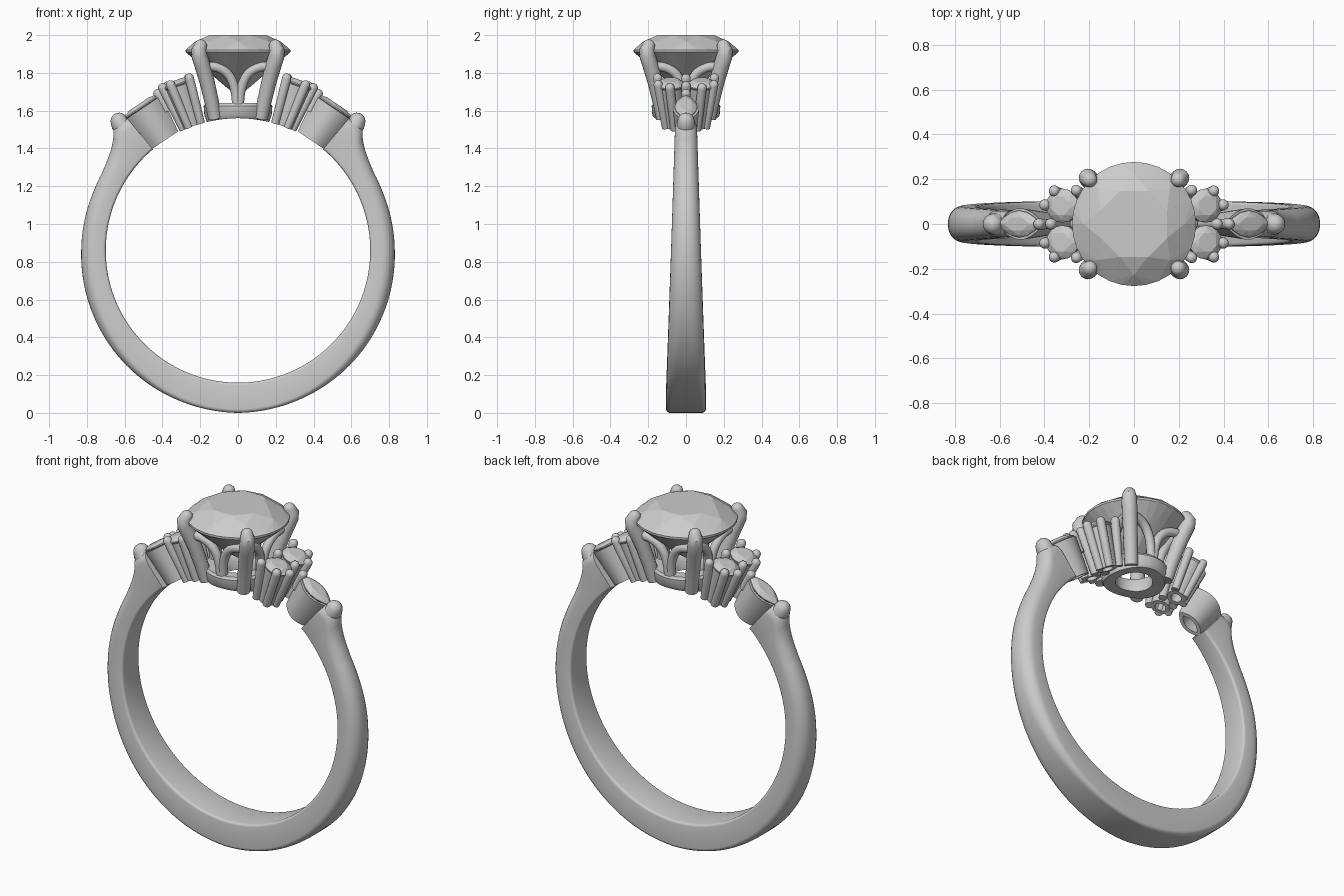
import bpy, bmesh
from math import sin, cos, pi, radians, sqrt
from mathutils import Vector
from mathutils.geometry import interpolate_bezier

if "Cube" in bpy.data.objects:
    bpy.data.objects.remove(bpy.data.objects["Cube"])

CZ, RI = 0.86, 0.70          # finger hole centre height and radius


def finish(name, bm, smooth=True):
    bmesh.ops.recalc_face_normals(bm, faces=bm.faces[:])
    me = bpy.data.meshes.new(name)
    bm.to_mesh(me)
    bm.free()
    ob = bpy.data.objects.new(name, me)
    bpy.context.collection.objects.link(ob)
    if smooth:
        bpy.ops.object.select_all(action='DESELECT')
        ob.select_set(True)
        bpy.context.view_layer.objects.active = ob
        bpy.ops.object.shade_smooth_by_angle(angle=radians(38))
    return ob


def loft(name, rings, loop=False):
    """Skin rings of points; loop joins last to first, otherwise ends are capped."""
    bm = bmesh.new()
    vs = [[bm.verts.new(p) for p in r] for r in rings]
    n = len(vs[0])
    pairs = list(zip(vs, vs[1:])) + ([(vs[-1], vs[0])] if loop else [])
    for a, b in pairs:
        for i in range(n):
            j = (i + 1) % n
            bm.faces.new((a[i], a[j], b[j], b[i]))
    if not loop:
        bm.faces.new(vs[0])
        bm.faces.new(vs[-1])
    return finish(name, bm)


def tube(name, pts, radii, n=16, dome=True):
    """Round rod along a path with an optional domed tip."""
    pts, radii = [Vector(p) for p in pts], list(radii)
    if dome:
        d, p, r = (pts[-1] - pts[-2]).normalized(), pts[-1], radii[-1]
        for k in range(1, 6):
            a = k * pi / 2 / 5.2
            pts.append(p + d * r * sin(a))
            radii.append(r * cos(a))
    rings = []
    side = None
    for i, p in enumerate(pts):
        d = (pts[min(i + 1, len(pts) - 1)] - pts[max(i - 1, 0)]).normalized()
        if side is None:
            side = d.orthogonal()
        side = (side - d * side.dot(d)).normalized()
        up = d.cross(side)
        rings.append([p + (side * cos(2 * pi * k / n) + up * sin(2 * pi * k / n)) * radii[i]
                      for k in range(n)])
    return loft(name, rings)


def radial(s, deg):
    """Local frame on the band: t along the band, y across, r outward."""
    a = radians(deg)
    return lambda t, y, r: Vector((s * (r * sin(a) + t * cos(a)), y, CZ + r * cos(a) - t * sin(a)))


def outline(a, b, n, off=0.0, pointed=False):
    out = []
    for k in range(n):
        f = 2 * pi * (k + off) / n
        out.append((a * cos(f), b * sin(f) * (abs(sin(f)) if pointed else 1)))
    return out


def gem(name, at, a, b, girdle, crown, pav, thick, pointed=False):
    """Faceted brilliant as the hull of table, crown, girdle and pavilion points."""
    bm = bmesh.new()
    g = 32 if a > 0.2 else 16
    layers = [(0.58, 8, 0.5, girdle + crown), (0.82, 8, 0, girdle + crown * 0.56),
              (1, g, 0, girdle), (1, g, 0, girdle - thick),
              (0.3, 8, 0.5, girdle - thick - pav * 0.74)]
    for sc, n, off, h in layers:
        for x, y in outline(a * sc, b * sc, n, off, pointed):
            bm.verts.new(at(x, y, h))
    bm.verts.new(at(0, 0, girdle - thick - pav))
    res = bmesh.ops.convex_hull(bm, input=bm.verts[:])
    junk = [v for v in bm.verts if not v.link_faces]
    bmesh.ops.delete(bm, geom=junk, context='VERTS')
    bmesh.ops.dissolve_limit(bm, angle_limit=radians(1), verts=bm.verts[:], edges=bm.edges[:])
    return finish(name, bm, smooth=False)


def lerp_table(tab, x):
    for (x0, y0), (x1, y1) in zip(tab, tab[1:]):
        if x <= x1:
            f = (x - x0) / (x1 - x0)
            return y0 + (y1 - y0) * f
    return tab[-1][1]


# Shank: swept section, wide and square at the bottom, narrow and rounded at the shoulders
OUTER = [(0, .86), (45, .848), (90, .83), (112, .826), (120, .829), (125, .841), (129, .861),
         (132, .888), (134.5, .925), (137, .935), (140, .915)]
rings = []
N = 140
for i in range(N + 1):
    deg = -140 + 280 * i / N
    ad, a = abs(deg), radians(deg)
    ro = lerp_table(OUTER, ad)
    w = max(0.056, 0.105 - 0.03 * (CZ - ro * cos(a)))
    f = min(1, max(0, (ad - 10) / 75))
    f = f * f * (3 - 2 * f)
    cw, cr = 0.02 + f * (w * 0.92 - 0.02), 0.02 + f * 0.045
    half = [(w - 0.014 + 0.014 * sin(k * pi / 6), RI + 0.014 - 0.014 * cos(k * pi / 6)) for k in range(4)]
    half += [(w - cw + cw * cos(k * pi / 14), ro - cr + cr * sin(k * pi / 14)) for k in range(8)]
    prof = half + [(-y, r) for y, r in reversed(half)]
    rings.append([(r * sin(a), y, CZ - r * cos(a)) for y, r in prof])
loft("shank", rings)

# Centre stone
gem("centre_stone", lambda x, y, z: Vector((x, y, z)), 0.277, 0.277, 1.922, 0.078, 0.235, 0.012)


# Base ring under the centre stone, underside following the finger hole
def base_ring_pts(r, z=None):
    out = []
    for x, y in outline(r, r, 48):
        out.append((x, y, z if z else CZ + sqrt(RI * RI - x * x)))
    return out


loft("base_ring", [base_ring_pts(.165), base_ring_pts(.178, 1.575), base_ring_pts(.182, 1.625),
                   base_ring_pts(.172, 1.64), base_ring_pts(.115, 1.64), base_ring_pts(.10, 1.62),
                   base_ring_pts(.10)], loop=True)

# Four main claws
for sx in (-1, 1):
    for sy in (-1, 1):
        path = [(.122, 1.56), (.14, 1.65), (.163, 1.75), (.188, 1.84), (.204, 1.89),
                (.207, 1.92), (.198, 1.943)]
        tube(f"claw_{'l' if sx < 0 else 'r'}_{'front' if sy < 0 else 'back'}",
             [(sx * c, sy * c, z) for c, z in path],
             (.036, .038, .04, .042, .042, .04, .034))

# Gallery: forked wire on each of the four sides between claws
for k in range(4):
    ca, sa = cos(k * pi / 2), sin(k * pi / 2)
    for s in (-1, 1):
        pts = interpolate_bezier(Vector((s * .008, -.15, 1.62)), Vector((s * .008, -.16, 1.80)),
                                 Vector((s * .08, -.175, 1.84)), Vector((s * .18, -.178, 1.835)), 16)
        pts = [Vector((p.x * ca - p.y * sa, p.x * sa + p.y * ca, p.z)) for p in pts]
        tube(f"gallery_wire_{k}_{'a' if s < 0 else 'b'}", pts, [.025] * 16, 12, dome=False)

for s, side in ((-1, "left"), (1, "right")):
    # Pair of small round stones in open cups
    at = radial(s, 20)
    for sy in (-1, 1):
        tag = f"{side}_{'front' if sy < 0 else 'back'}"
        gem("round_stone_" + tag, lambda x, y, r: at(x, y + sy * .082, r),
            .076, .076, .938, .022, .062, .006)
        cup = [(.052, .066, .70), (.07, .08, .925), (.058, .08, .925), (.03, .066, .70)]
        loft("round_cup_" + tag,
             [[at(x, y + sy * yc, r) for x, y in outline(q, q, 32)] for q, yc, r in cup], loop=True)
    # Bead-tipped rods around the small stones
    for k, (t, y) in enumerate([(-.07, .15), (-.07, -.15), (.08, .085), (.08, -.085),
                                (.052, 0), (-.065, 0), (.035, .15), (.035, -.15)]):
        if k > 5:
            y *= .98
        tube(f"bead_rod_{side}_{k}", [at(t * .65, y * .72, .70), at(t, y, .945)], (.022, .025), 12)
    # Pointed side stone in its wall setting
    mt = radial(s, 34)
    gem("pointed_stone_" + side, lambda x, y, r: mt(x, y, r), .115, .06, .918, .018, .06, .006, True)
    wall = [(.09, .052, .70), (.122, .07, .908), (.108, .056, .908), (.06, .03, .70)]
    loft("pointed_setting_" + side,
         [[mt(x, y, r) for x, y in outline(a, b, 40, 0, True)] for a, b, r in wall], loop=True)
    # Rounded claw at the shoulder end and bead at the inner tip
    sh = radial(s, 42.5)
    tube("shoulder_claw_" + side, [sh(0, 0, .80), sh(.008, 0, .88), sh(.008, 0, .918), sh(.002, 0, .93)],
         (.045, .048, .049, .045), 20)
    tube("tip_bead_" + side, [mt(-.10, 0, .82), mt(-.112, 0, .925)], (.022, .025), 12)
